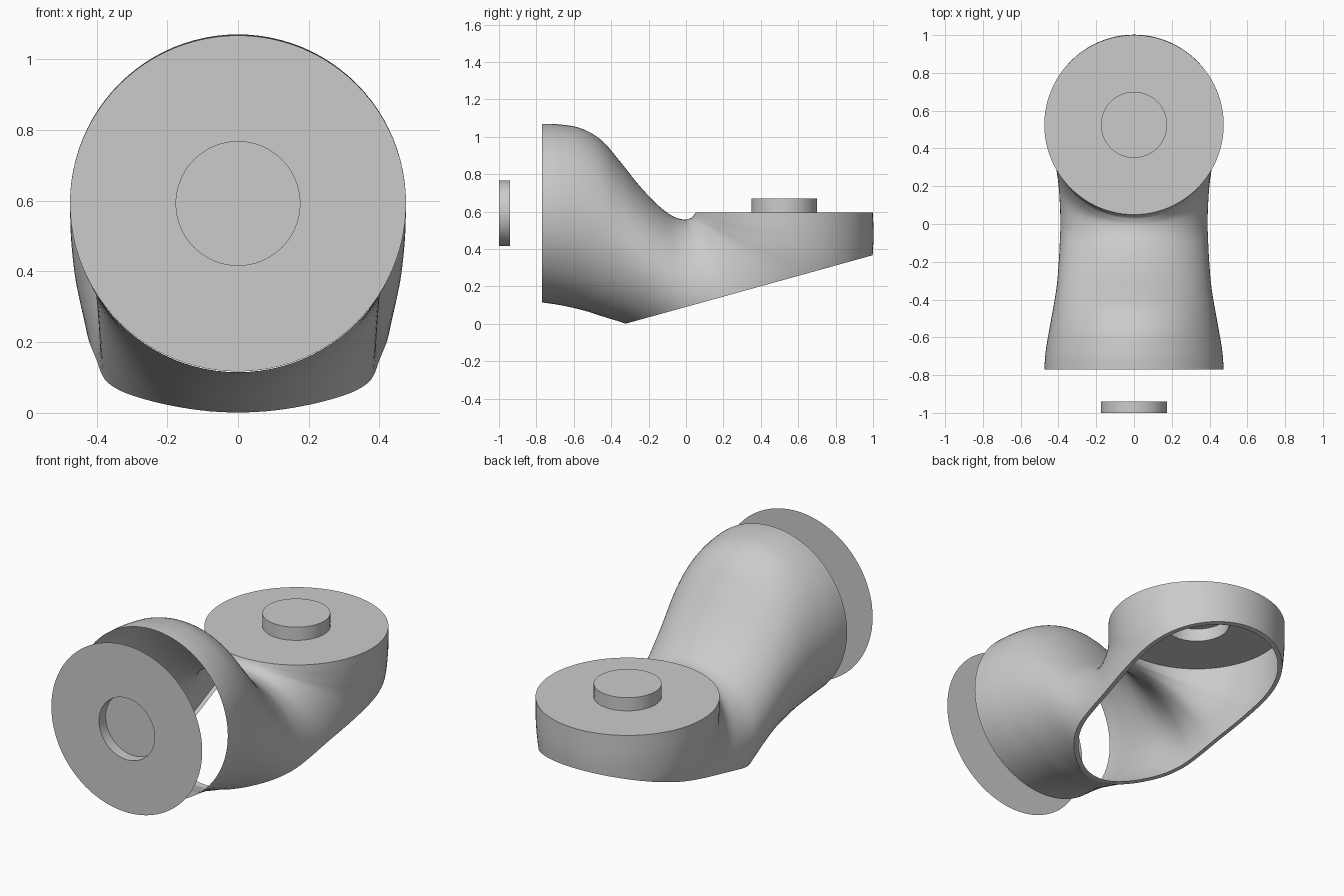
import bpy, bmesh, math
from mathutils import Vector, Matrix

if "Cube" in bpy.data.objects:
    bpy.data.objects.remove(bpy.data.objects["Cube"])

grey = bpy.data.materials.new("light_grey")
grey.diffuse_color = (0.60, 0.60, 0.60, 1)
grey.use_nodes = True
grey.node_tree.nodes["Principled BSDF"].inputs["Base Color"].default_value = grey.diffuse_color


def finish(bm, name, angle=35):
    me = bpy.data.meshes.new(name)
    bm.to_mesh(me)
    bm.free()
    ob = bpy.data.objects.new(name, me)
    bpy.context.collection.objects.link(ob)
    me.materials.append(grey)
    bpy.ops.object.select_all(action='DESELECT')
    ob.select_set(True)
    bpy.context.view_layer.objects.active = ob
    bpy.ops.object.shade_smooth_by_angle(angle=math.radians(angle))
    return ob


def stepped_disc(name, depth, matrix, flip=False, n=96):
    """Round plate with a stepped centre, open at the back."""
    bm = bmesh.new()
    rings = []
    for r, z in [(0.475, 0), (0.175, 0), (0.175, depth)]:
        rings.append([bm.verts.new((r * math.cos(2 * math.pi * i / n),
                                    r * math.sin(2 * math.pi * i / n), z)) for i in range(n)])
    for a, b in zip(rings, rings[1:]):
        for i in range(n):
            j = (i + 1) % n
            bm.faces.new((a[i], a[j], b[j], b[i]))
    bm.faces.new(rings[-1])
    if flip:
        bmesh.ops.reverse_faces(bm, faces=bm.faces[:])
    bm.transform(matrix)
    return finish(bm, name)


# Mating plates: raised boss on the top, recess in the front
stepped_disc("top_plate", 0.075, Matrix.Translation((0, 0.525, 0.595)))
stepped_disc("front_plate", 0.06,
             Matrix.Translation((0, -1, 0.592)) @ Matrix.Rotation(-math.pi / 2, 4, 'X'), True)

# Elbow sections: inner bend y,z / outer bend y,z / half width
SECTIONS = [
    (-0.77, 1.07, -0.77, 0.115, 0.475),
    (-0.68, 1.067, -0.66, 0.098, 0.467),
    (-0.56, 1.045, -0.54, 0.07, 0.447),
    (-0.45, 0.98, -0.43, 0.035, 0.427),
    (-0.35, 0.865, -0.32, 0.0, 0.41),
    (-0.25, 0.74, -0.20, -0.05, 0.40),
    (-0.15, 0.635, -0.05, -0.13, 0.393),
    (-0.07, 0.575, 0.15, -0.22, 0.39),
    (-0.01, 0.558, 0.50, -0.25, 0.403),
    (0.025, 0.565, 0.85, 0.0, 0.435),
    (0.038, 0.575, 0.97, 0.2, 0.46),
    (0.045, 0.585, 1.0, 0.4, 0.472),
    (0.05, 0.595, 1.0, 0.595, 0.475),
]


def spline(k, t):
    """Catmull-Rom between sections k and k+1."""
    last = len(SECTIONS) - 1
    p0, p1, p2, p3 = (SECTIONS[min(max(k + d, 0), last)] for d in (-1, 0, 1, 2))
    return [0.5 * (2 * b + (c - a) * t + (2 * a - 5 * b + 4 * c - d) * t * t
                   + (3 * b - a - 3 * c + d) * t ** 3) for a, b, c, d in zip(p0, p1, p2, p3)]


# Elbow shell lofted through the sections
N, SUB = 96, 6
bm = bmesh.new()
rows = [spline(k, s / SUB) for k in range(len(SECTIONS) - 1) for s in range(SUB)]
rows.append(SECTIONS[-1])
loops = []
for iy, iz, oy, oz, w in rows:
    mid = Vector((0, (iy + oy) / 2, (iz + oz) / 2))
    half = Vector((0, (iy - oy) / 2, (iz - oz) / 2))
    loops.append([bm.verts.new(mid + half * math.cos(2 * math.pi * i / N)
                               + Vector((w * math.sin(2 * math.pi * i / N), 0, 0)))
                  for i in range(N)])
for a, b in zip(loops, loops[1:]):
    for i in range(N):
        j = (i + 1) % N
        bm.faces.new((a[i], b[i], b[j], a[j]))

# Slanted opening underneath
normal = Vector((0, -0.36, 1.30)).normalized()
cut = bmesh.ops.bisect_plane(bm, geom=bm.verts[:] + bm.edges[:] + bm.faces[:], dist=1e-5,
                             plane_co=(0, -0.32, 0.002), plane_no=normal, clear_inner=True)
edges = [e for e in cut["geom_cut"] if isinstance(e, bmesh.types.BMEdge) and e.is_valid]

# Narrow lip turned inward around the opening
ext = bmesh.ops.extrude_edge_only(bm, edges=edges)["geom"]
for v in [g for g in ext if isinstance(g, bmesh.types.BMVert)]:
    y = min(max(v.co.y, 0.06), 0.53)
    centre = Vector((0, y, 0.002 + (y + 0.32) * 0.36 / 1.30))
    v.co += (centre - v.co).normalized() * 0.025
bmesh.ops.recalc_face_normals(bm, faces=bm.faces[:])
top = max(bm.faces, key=lambda f: f.calc_center_median().z)
if top.normal.z < 0:
    bmesh.ops.reverse_faces(bm, faces=bm.faces[:])
finish(bm, "elbow_shell", 40)
